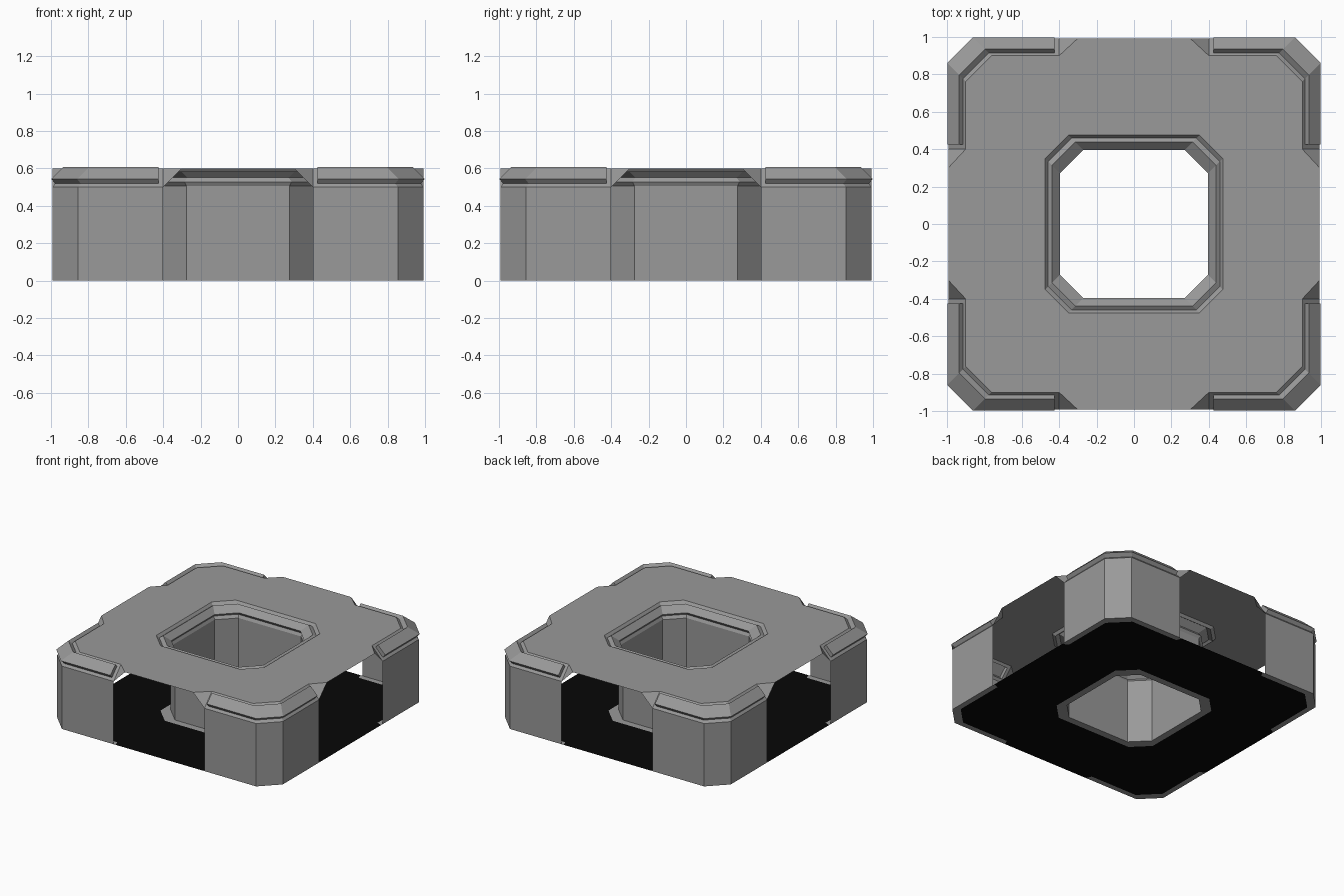
import bpy

if "Cube" in bpy.data.objects:
    bpy.data.objects.remove(bpy.data.objects["Cube"])

E = 0.993       # outer wall distance
C = 0.138       # outer corner chamfer
HC = 0.125      # hole corner chamfer
S = 0.40        # side opening half width


def material(name, value):
    mat = bpy.data.materials.new(name)
    mat.diffuse_color = (value, value, value, 1)
    mat.use_nodes = True
    mat.node_tree.nodes["Principled BSDF"].inputs["Base Color"].default_value = mat.diffuse_color
    return mat


GREY = material("dark_grey", 0.32)
BLACK = material("black", 0.002)


def part(name, verts, faces, mat=GREY):
    """Build one quarter (+x +y) and mirror it to the other three."""
    me = bpy.data.meshes.new(name)
    me.from_pydata(verts, [], faces)
    me.materials.append(mat)
    ob = bpy.data.objects.new(name, me)
    bpy.context.collection.objects.link(ob)
    mod = ob.modifiers.new("mirror", 'MIRROR')
    mod.use_axis = (True, True, False)
    mod.merge_threshold = 0.0005
    return ob


def corner(d, s, c):
    """Quarter path running round a chamfered corner."""
    return [(s, d), (d - c, d), (d, d - c), (d, s)]


def loft(rows, inward=False):
    """Join (path, z) rows, listed top to bottom, with quads."""
    verts, faces = [], []
    n = len(rows[0][0])
    for path, z in rows:
        pts = path[::-1] if inward else path
        verts += [(x, y, z) for x, y in pts]
    for r in range(len(rows) - 1):
        for i in range(n - 1):
            a = r * n + i
            faces.append((a, a + 1, a + 1 + n, a + n))
    return verts, faces


def flat(path, z, up=False):
    pts = path[::-1] if up else path
    return [(x, y, z) for x, y in pts], [tuple(range(len(pts)))]


# top plate with notched corners and central hole
hole = corner(0.475, 0, HC)[::-1]
outer = [(0, E), (0.3, E)] + corner(0.9, S, C) + [(E, 0.3), (E, 0)]
part("top_plate", *flat(outer + hole, 0.6, up=True))

# sloping gussets beside each opening
part("gusset",
     [(0.3, E, 0.6), (S, 0.9, 0.6), (S, E, 0.5),
      (E, 0.3, 0.6), (0.9, S, 0.6), (E, S, 0.5)],
     [(0, 2, 1), (3, 4, 5)])

# corner walls
part("corner_wall", *loft([(corner(E, S, C), 0.5), (corner(E, S, C), 0)]))

# raised trim on the bevelled corner edge, with closed ends
T = 0.425
profile = [(0.9, 0.6, S), (0.915, 0.583, T), (0.935, 0.606, T),
           (0.998, 0.543, T), (0.978, 0.518, T), (E, 0.5, S)]
verts, faces = loft([(corner(d, s, C), z) for d, z, s in profile])
for k, flip in ((0, False), (3, True)):
    v = [r * 4 + k for r in range(6)]
    for f in ((v[0], v[1], v[4], v[5]), (v[1], v[2], v[3], v[4])):
        faces.append(f[::-1] if flip else f)
part("corner_trim", verts, faces)

# trim round the hole
rim = [(0.475, 0.6), (0.459, 0.58), (0.439, 0.594),
       (0.396, 0.55), (0.412, 0.528), (0.4, 0.506)]
part("hole_trim", *loft([(corner(d, 0, HC), z) for d, z in rim], inward=True))

# hole lining
part("hole_tube", *loft([(corner(0.4, 0, HC), 0.506),
                         (corner(0.4, 0, HC), 0)], inward=True))

# dark floor panel
inner = corner(0.453, 0, HC)[::-1]
edge = [(0, E), (0.38, E)] + corner(0.95, S, C) + [(E, 0.38), (E, 0)]
part("floor_panel", *flat(edge + inner, 0), mat=BLACK)

# grey floor borders round the hole and under the corner walls
part("floor_hole_border", *loft([(corner(0.453, 0, HC), 0),
                                 (corner(0.4, 0, HC), 0)]))
part("floor_corner_border", *loft([(corner(E, 0.38, C), 0),
                                   (corner(0.95, S, C), 0)]))
